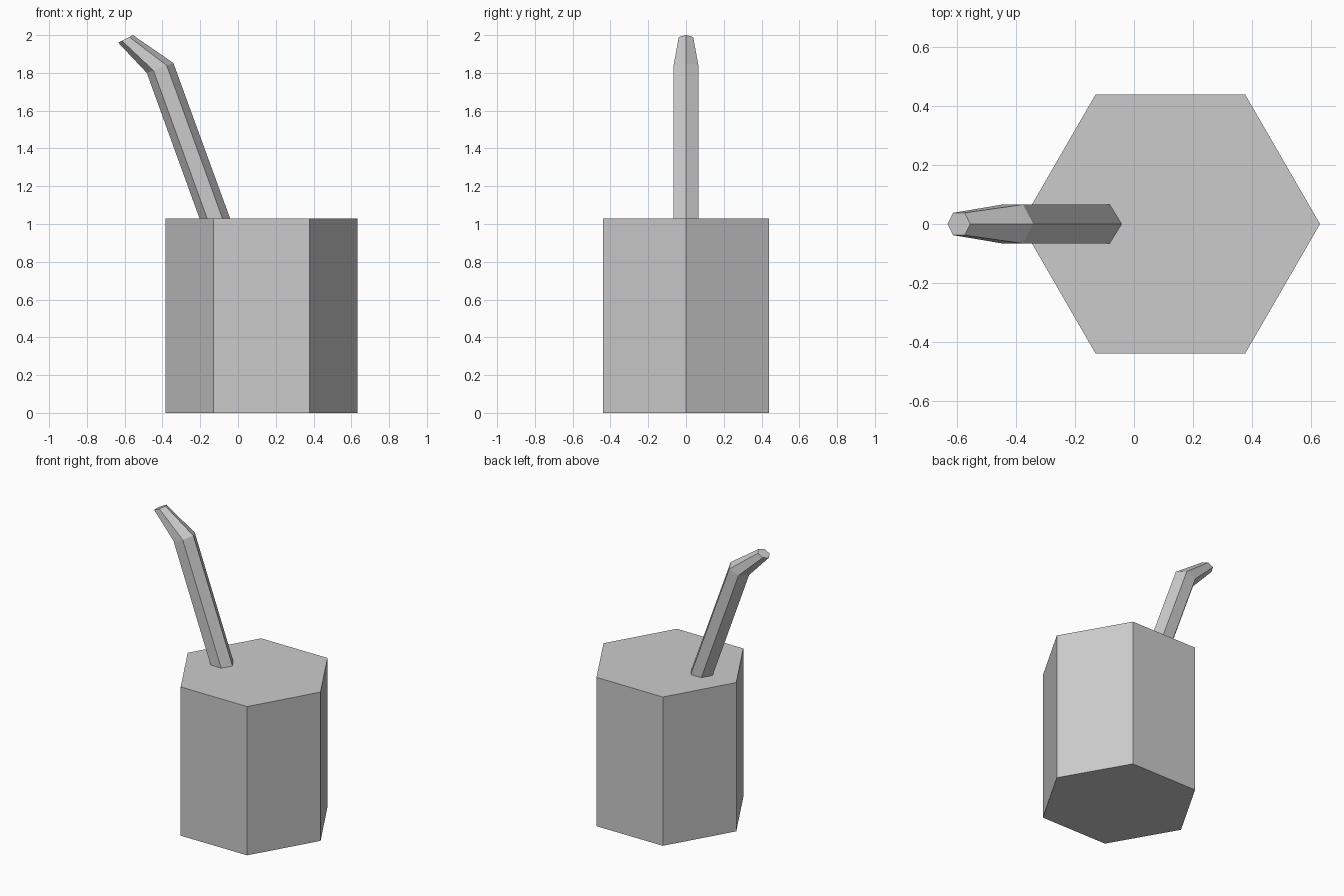
import bpy, bmesh
from mathutils import Vector

if "Cube" in bpy.data.objects:
    bpy.data.objects.remove(bpy.data.objects["Cube"])


def loft(name, rings):
    """Skin a list of equal-sized point rings and cap both ends."""
    bm = bmesh.new()
    loops = [[bm.verts.new(p) for p in ring] for ring in rings]
    n = len(loops[0])
    for a, b in zip(loops, loops[1:]):
        for i in range(n):
            j = (i + 1) % n
            bm.faces.new((a[i], a[j], b[j], b[i]))
    bm.faces.new(loops[0][::-1])
    bm.faces.new(loops[-1])
    bmesh.ops.recalc_face_normals(bm, faces=bm.faces)
    mesh = bpy.data.meshes.new(name)
    bm.to_mesh(mesh)
    bm.free()
    obj = bpy.data.objects.new(name, mesh)
    bpy.context.collection.objects.link(obj)
    return obj


def hexagon(left, right, half_width):
    """Six-sided ring spanning two (x, z) corners, symmetric in y."""
    l, r = Vector((left[0], 0, left[1])), Vector((right[0], 0, right[1]))
    return [l.lerp(r, t) + Vector((0, s * half_width, 0))
            for t, s in ((1, 0), (.75, 1), (.25, 1), (0, 0), (.25, -1), (.75, -1))]


# Hexagonal cup, closed on top
loft("cup_body", [hexagon((-0.385, z), (0.632, z), 0.44) for z in (0, 1.03)])

# Leaning straw with a bent, tapering mouthpiece
loft("straw", [
    hexagon((-0.204, 1.03), (-0.042, 1.03), 0.066),
    hexagon((-0.483, 1.80), (-0.342, 1.852), 0.066),
    hexagon((-0.634, 1.96), (-0.556, 2.00), 0.038),
])
